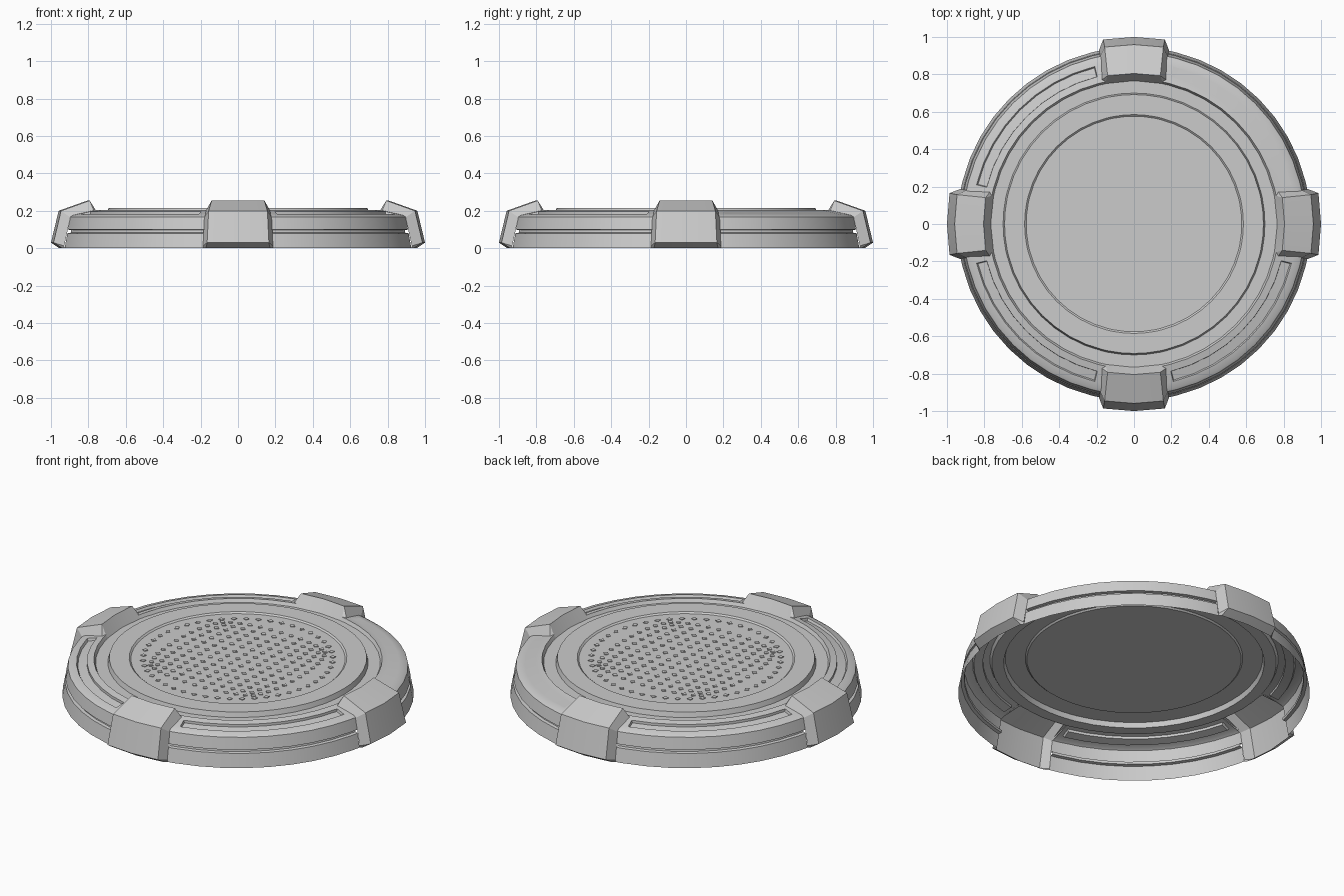
import bpy, bmesh
from math import sin, cos, asin, radians, pi, hypot, atan2
from mathutils import Matrix

cube = bpy.data.objects.get("Cube")
if cube:
    bpy.data.objects.remove(cube, do_unlink=True)

grey = bpy.data.materials.new("light grey metal")
grey.use_nodes = True
grey.diffuse_color = (0.6, 0.6, 0.6, 1)
grey.node_tree.nodes["Principled BSDF"].inputs["Base Color"].default_value = (0.6, 0.6, 0.6, 1)


def finish(bm, name):
    """Turn a bmesh into a shaded object."""
    mesh = bpy.data.meshes.new(name)
    bm.to_mesh(mesh)
    bm.free()
    mesh.materials.append(grey)
    obj = bpy.data.objects.new(name, mesh)
    bpy.context.collection.objects.link(obj)
    bpy.ops.object.select_all(action='DESELECT')
    obj.select_set(True)
    bpy.context.view_layer.objects.active = obj
    bpy.ops.object.shade_smooth_by_angle(angle=radians(25))
    return obj


def polar(r, a, z):
    return (r * cos(a), r * sin(a), z)


def skin(bm, rows, closed=False):
    """Join rows of points with quads; returns faces keyed by (row, column)."""
    verts = [[bm.verts.new(p) for p in row] for row in rows]
    n = len(verts[0])
    faces = {}
    for i in range(len(verts) - 1):
        for j in range(n if closed else n - 1):
            k = (j + 1) % n
            faces[i, j] = bm.faces.new((verts[i][j], verts[i][k], verts[i + 1][k], verts[i + 1][j]))
    return verts, faces


# Base: turned open shell, with gaps for the four brackets and sunken arc slots
quarter = [0, 5.6, 11.25] + [14 + 7.75 * i for i in range(9)] + [78.75, 84.4]
angles = [radians(q * 90 + a) for q in range(4) for a in quarter]
profile = [(.945, 0), (.93, .08), (.912, .083), (.91, .097), (.927, .1),
           (.914, .168), (.9, .176), (.868, .184), (.812, .197), (.775, .205),
           (.765, .186), (.7, .186), (.692, .215), (.585, .215), (.576, .207)]
SLOT_ROW, BRACKET_ROWS = 7, 10
bm = bmesh.new()
rows = [[polar(r, a, z) for a in angles] for r, z in profile]
verts, faces = skin(bm, rows, closed=True)
bm.faces.new(verts[-1])
gaps, slots = [], [[] for q in range(4)]
for (i, j), face in faces.items():
    q, col = divmod(j, len(quarter))
    if i < BRACKET_ROWS and (col < 2 or col >= len(quarter) - 2):
        gaps.append(face)
    elif i == SLOT_ROW and 3 <= col < 11:
        slots[q].append(face)
for slot in slots:
    bmesh.ops.inset_region(bm, faces=slot, thickness=.004, depth=-.014, use_even_offset=True)
bmesh.ops.delete(bm, geom=gaps, context='FACES')
finish(bm, "base_shell")

# Brackets: crest profile flanked by sloping skirts (radius, height, half width)
crest = [(.955, 0, .172), (1.0, .03, .165), (.959, .2, .157), (.805, .255, .141), (.765, .184, .155)]
skirt = [(.945, 0, .187), (.948, .012, .187), (.914, .165, .18), (.79, .2, .172), (.757, .184, .168)]
for q, side in enumerate(("left", "back", "right", "front")):
    bm = bmesh.new()
    rows = []
    for (r, z, w), (sr, sz, sw) in zip(crest, skirt):
        a, sa = asin(w / r), asin(sw / sr)
        rows.append([polar(sr, -sa, sz), polar(r, -a, z), polar(r, 0, z),
                     polar(r, a, z), polar(sr, sa, sz)])
    skin(bm, rows)
    bmesh.ops.rotate(bm, verts=bm.verts, matrix=Matrix.Rotation(q * pi / 2, 3, 'Z'))
    finish(bm, side + "_bracket")

# Grip studs: a square grid rounded toward a circle, ringed by an outer circle
N, STEP = 6, .0675
spots = []
for i in range(-N, N + 1):
    for j in range(-N, N + 1):
        pull = 1 - .17 * (i * j / N ** 2) ** 2
        spots.append((STEP * i * pull, STEP * j * pull, 0))
for k in range(8 * N):
    a = 2 * pi * k / (8 * N)
    spots.append((.51 * cos(a), .51 * sin(a), a))
bm = bmesh.new()
for x, y, turn in spots:
    low, high = [[(x + .016 * cos(turn + c * pi / 2), y + .016 * sin(turn + c * pi / 2), z)
                  for c in range(4)] for z in (.207, .211)]
    sv, sf = skin(bm, [low, high], closed=True)
    bm.faces.new(sv[-1])
finish(bm, "grip_studs")
